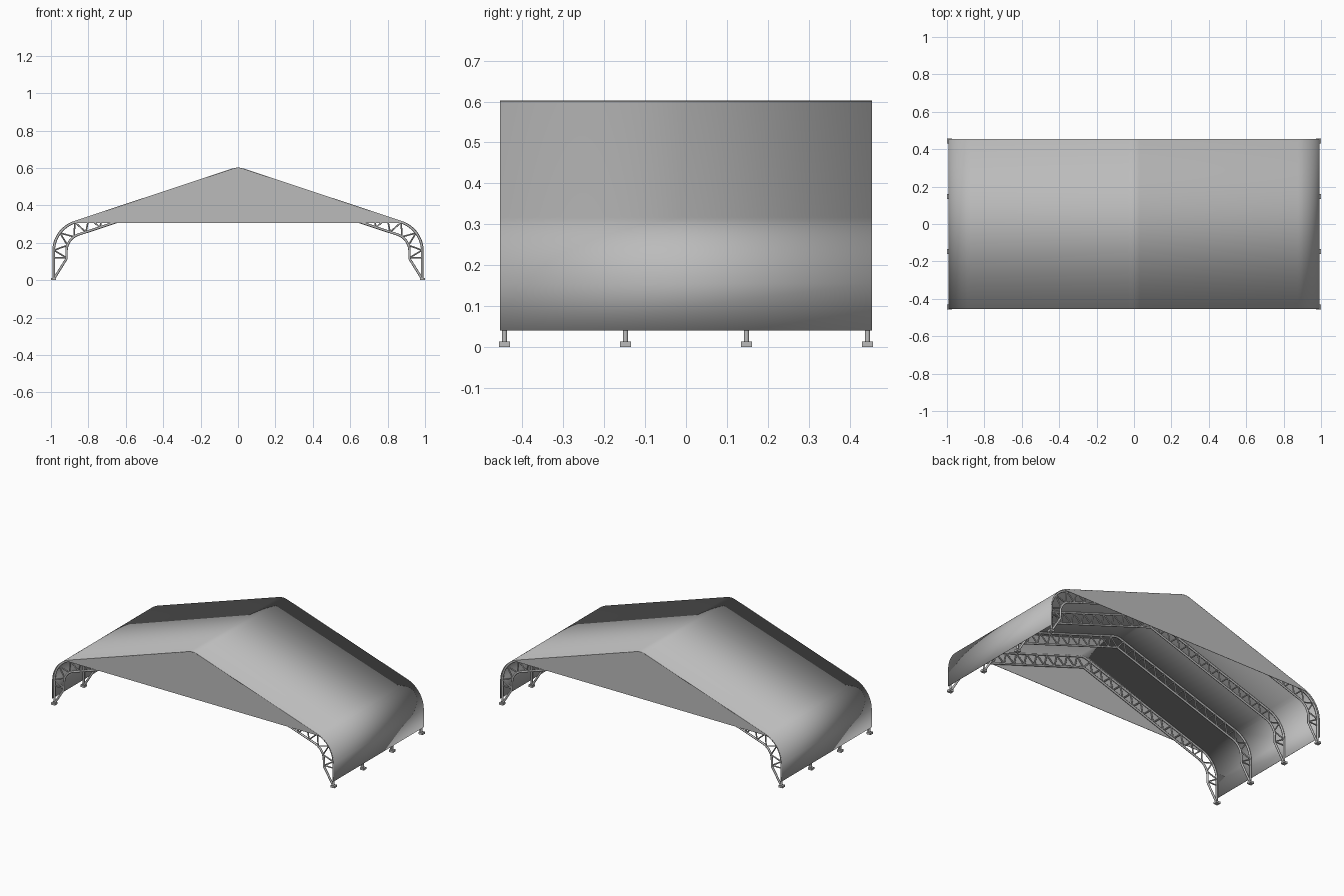
import bpy, bmesh, math
from mathutils import Vector

if "Cube" in bpy.data.objects:
    bpy.data.objects.remove(bpy.data.objects["Cube"])

HALF_Y = 0.455
FRAMES_Y = (-0.444, -0.148, 0.148, 0.444)
EX, EZ, ER = 0.823, 0.155, 0.17     # eave arc centre and radius
RZ, RR = 0.507, 0.095               # ridge arc centre height and radius
GABLE_Z = 0.305
PITCH = math.atan2(RZ - EZ, EX) + math.asin((RR - ER) / math.hypot(EX, RZ - EZ))


def material(name, v):
    m = bpy.data.materials.new(name)
    m.diffuse_color = (v, v, v, 1)
    m.use_nodes = True
    m.node_tree.nodes["Principled BSDF"].inputs["Base Color"].default_value = m.diffuse_color
    return m


GREY = material("grey", 0.5)


def half_frames(line_steps=1):
    """Right half from column to ridge: (arc centre x, z, radius, normal angle)."""
    end = math.pi / 2 - PITCH
    cut = math.asin((GABLE_Z - EZ) / ER)
    angles = sorted([end * i / 16 for i in range(17)] + [cut])
    out = [(EX, EZ, ER, a) for a in angles]
    for i in range(1, line_steps):
        t = i / line_steps
        out.append((EX * (1 - t), EZ + (RZ - EZ) * t, ER + (RR - ER) * t, end))
    out += [(0, RZ, RR, end + PITCH * i / 4) for i in range(5)]
    return out


def offset(f, d):
    x, z, r, a = f
    return (x + (r - d) * math.cos(a), z + (r - d) * math.sin(a))


def mirrored(half):
    return half + [(-x, z) for x, z in reversed(half[:-1])]


def finish(bm, name, smooth=True):
    me = bpy.data.meshes.new(name)
    bm.to_mesh(me)
    bm.free()
    ob = bpy.data.objects.new(name, me)
    bpy.context.collection.objects.link(ob)
    me.materials.append(GREY)
    if smooth:
        select(ob)
        bpy.ops.object.shade_smooth_by_angle(angle=math.radians(30))
    return ob


def select(ob):
    bpy.ops.object.select_all(action='DESELECT')
    ob.select_set(True)
    bpy.context.view_layer.objects.active = ob


def tubes(name, paths, radius):
    """Round tubes along (x, z) paths, repeated at every frame position."""
    cu = bpy.data.curves.new(name, 'CURVE')
    cu.dimensions = '3D'
    cu.bevel_depth = radius
    cu.bevel_resolution = 2
    cu.use_fill_caps = True
    for y in FRAMES_Y:
        for path in paths:
            sp = cu.splines.new('POLY')
            sp.points.add(len(path) - 1)
            for p, (x, z) in zip(sp.points, path):
                p.co = (x, y, z, 1)
    cu.materials.append(GREY)
    ob = bpy.data.objects.new(name, cu)
    bpy.context.collection.objects.link(ob)
    select(ob)
    bpy.ops.object.convert(target='MESH')
    bpy.ops.object.shade_smooth_by_angle(angle=math.radians(50))


# Roof cover sheet
profile = mirrored([(EX + ER, 0.04)] + [offset(f, 0) for f in half_frames()])
bm = bmesh.new()
rows = [[bm.verts.new((x, y, z)) for x, z in profile] for y in (-HALF_Y, HALF_Y)]
for i in range(len(profile) - 1):
    bm.faces.new((rows[0][i], rows[1][i], rows[1][i + 1], rows[0][i + 1]))
bmesh.ops.recalc_face_normals(bm, faces=bm.faces)
bm.normal_update()
if sum(f.normal.z for f in bm.faces) < 0:
    bmesh.ops.reverse_faces(bm, faces=bm.faces)
cover = finish(bm, "roof_cover")
sol = cover.modifiers.new("thickness", 'SOLIDIFY')
sol.thickness = 0.002
sol.offset = -1

# Gable end panels
outline = [p for p in mirrored([offset(f, 0.0005) for f in half_frames()]) if p[1] > GABLE_Z - 0.002]
for side, name in ((-1, "front_gable"), (1, "back_gable")):
    bm = bmesh.new()
    face = bm.faces.new([bm.verts.new((x, side * (HALF_Y - 0.002), z)) for x, z in outline])
    ext = bmesh.ops.extrude_face_region(bm, geom=[face])
    for v in ext["geom"]:
        if isinstance(v, bmesh.types.BMVert):
            v.co.y = side * HALF_Y
    bmesh.ops.recalc_face_normals(bm, faces=bm.faces)
    finish(bm, name, smooth=False)

# Truss chords: outer follows the cover, inner tapers to the foot
D_OUT, D_IN = 0.008, 0.076
outer = [(EX + ER - D_OUT, 0.005)] + [offset(f, D_OUT) for f in half_frames()]
inner = [(0.981, 0.012), (EX + ER - D_IN, 0.115)] + [offset(f, D_IN) for f in half_frames()]
tubes("outer_chords", [mirrored(outer)], 0.0065)
tubes("inner_chords", [mirrored(inner)], 0.0065)

# Zigzag web: nodes evenly spaced along the truss, alternating chords
fine = half_frames(60)
pairs = [((EX + ER - D_OUT, 0.12), (EX + ER - D_IN, 0.12))]
pairs += [(offset(f, D_OUT), offset(f, D_IN)) for f in fine]
pairs = [(Vector(a), Vector(b)) for a, b in pairs]
dist = [0.0]
for (a, b), (c, d) in zip(pairs, pairs[1:]):
    dist.append(dist[-1] + ((c + d) / 2 - (a + b) / 2).length)
COUNT = 28
web = [tuple(pairs[0][0])]
for k in range(COUNT + 1):
    s = dist[-1] * k / COUNT
    i = max(j for j in range(len(dist) - 1) if dist[j] <= s + 1e-9)
    t = (s - dist[i]) / (dist[i + 1] - dist[i])
    chord = 1 - k % 2
    web.append(tuple(pairs[i][chord].lerp(pairs[i + 1][chord], t)))
struts = list(zip(web, web[1:]))
struts += [((-a[0], a[1]), (-b[0], b[1])) for a, b in struts]
tubes("web_struts", struts, 0.0042)

# Foot plates
bm = bmesh.new()
for y in FRAMES_Y:
    for sx in (-1, 1):
        res = bmesh.ops.create_cube(bm, size=1)
        bmesh.ops.scale(bm, verts=res["verts"], vec=(0.027, 0.026, 0.013))
        bmesh.ops.translate(bm, verts=res["verts"], vec=(sx * 0.9865, y, 0.0065))
finish(bm, "foot_plates", smooth=False)
